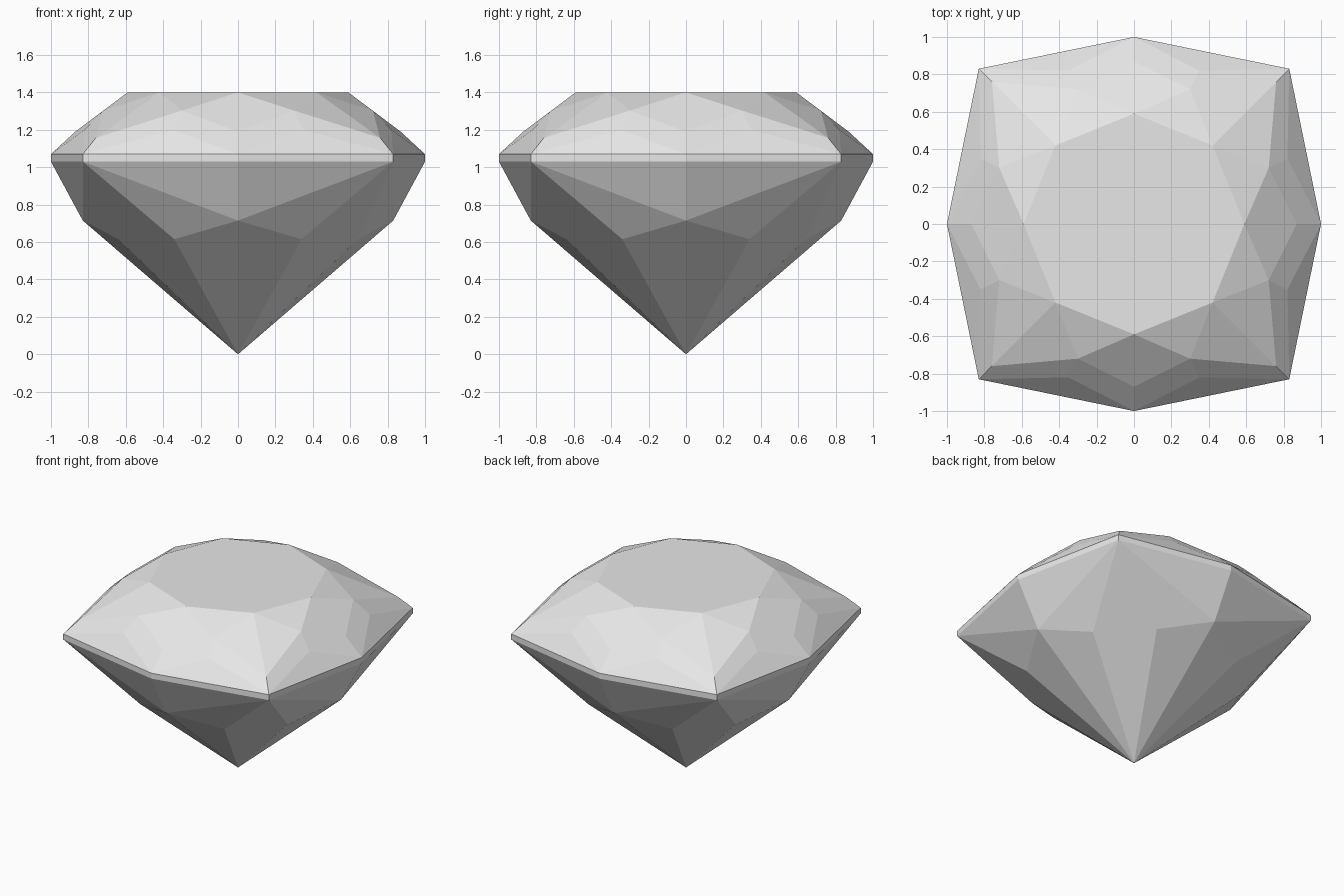
import bpy
import bmesh
import math
from mathutils import Vector, Matrix

cube = bpy.data.objects.get("Cube")
if cube:
    bpy.data.objects.remove(cube, do_unlink=True)

stone = bpy.data.materials.new("pale_grey_stone")
stone.use_nodes = True
stone.diffuse_color = (0.8, 0.8, 0.8, 1)
stone.node_tree.nodes["Principled BSDF"].inputs["Base Color"].default_value = (0.8, 0.8, 0.8, 1)

# Facet corners of one eighth of the gem, from the front middle to the diagonal
P = {
    "table_mid": (0, 0, 1.4),
    "table_front": (0, -0.59, 1.4),
    "table_corner": (0.42, -0.42, 1.4),
    "star": (0.30, -0.72, 1.303),
    "kite_tip": (0, -0.87, 1.19),
    "break": (0.35, -0.82, 1.2),
    "crown_corner": (0.76, -0.76, 1.157),
    "top_front": (0, -1, 1.07),
    "top_corner": (0.83, -0.83, 1.07),
    "low_front": (0, -1, 1.03),
    "low_corner": (0.83, -0.83, 1.03),
    "belly_front": (0, -0.83, 0.715),
    "belly_side": (0.34, -0.64, 0.615),
    "belly_diagonal": (0.49, -0.49, 0.615),
    "culet": (0, 0, 0),
}

CROWN = [
    "table_mid table_front table_corner",
    "table_front star table_corner",
    "table_front kite_tip star",
    "table_corner star crown_corner",
    "kite_tip top_front break star",
    "star break top_corner crown_corner",
    "top_front top_corner break",
]
GIRDLE = ["top_front low_front low_corner top_corner"]
PAVILION = [
    "low_front belly_front low_corner",
    "belly_front belly_side low_corner",
    "belly_front culet belly_side",
    "low_corner belly_side belly_diagonal",
    "belly_side culet belly_diagonal",
]


def build(name, facets):
    """Repeat the eighth by mirroring and quarter turns, then fuse flat facets."""
    bm = bmesh.new()
    core = Vector((0, 0, 0.9))
    for quarter in range(4):
        turn = Matrix.Rotation(quarter * math.pi / 2, 3, "Z")
        for side in (1, -1):
            flip = Matrix.Diagonal((side, 1, 1))
            for facet in facets:
                points = [turn @ flip @ Vector(P[k]) for k in facet.split()]
                face = bm.faces.new([bm.verts.new(p) for p in points])
                face.normal_update()
                if face.normal.dot(face.calc_center_median() - core) < 0:
                    face.normal_flip()
    bmesh.ops.remove_doubles(bm, verts=bm.verts[:], dist=0.001)
    bmesh.ops.dissolve_limit(bm, angle_limit=math.radians(1),
                             verts=bm.verts[:], edges=bm.edges[:])
    mesh = bpy.data.meshes.new(name)
    bm.to_mesh(mesh)
    bm.free()
    mesh.materials.append(stone)
    obj = bpy.data.objects.new(name, mesh)
    bpy.context.collection.objects.link(obj)
    return obj


# Faceted top, thin rim and pointed underside
build("crown", CROWN)
build("girdle", GIRDLE)
build("pavilion", PAVILION)
